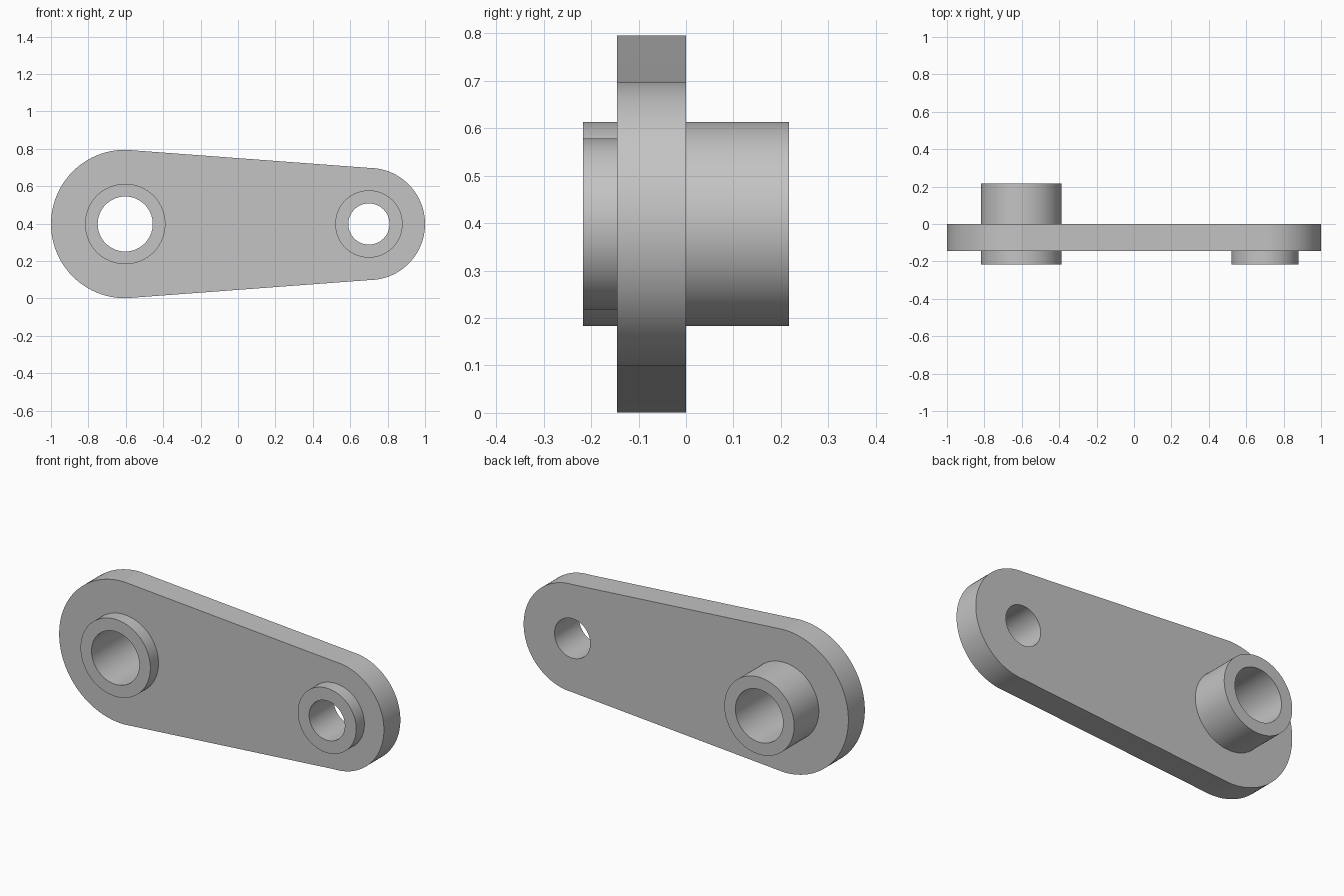
import bpy, bmesh, math

cube = bpy.data.objects.get("Cube")
if cube:
    bpy.data.objects.remove(cube, do_unlink=True)

grey = bpy.data.materials.new("plain_grey")
grey.use_nodes = True
colour = (0.55, 0.55, 0.55, 1)
grey.diffuse_color = colour
grey.node_tree.nodes["Principled BSDF"].inputs["Base Color"].default_value = colour

AXIS_Z = 0.398
BIG_X, BIG_R = -0.603, 0.397
SMALL_X, SMALL_R = 0.70, 0.30
FRONT, PLATE_FRONT, PLATE_BACK, BACK = -0.217, -0.145, 0, 0.217
STEPS = 48


def arc(cx, r, start, sweep, count):
    """Points on an arc in the xz plane."""
    return [(cx + r * math.cos(start + sweep * i / count),
             AXIS_Z + r * math.sin(start + sweep * i / count)) for i in range(count + 1)]


def prism(name, outline, y0, y1):
    """Extrude an xz outline from y0 to y1."""
    bm = bmesh.new()
    face = bm.faces.new([bm.verts.new((x, y0, z)) for x, z in outline])
    result = bmesh.ops.extrude_face_region(bm, geom=[face])
    moved = [v for v in result["geom"] if isinstance(v, bmesh.types.BMVert)]
    bmesh.ops.translate(bm, verts=moved, vec=(0, y1 - y0, 0))
    bmesh.ops.recalc_face_normals(bm, faces=bm.faces)
    mesh = bpy.data.meshes.new(name)
    bm.to_mesh(mesh)
    bm.free()
    mesh.materials.append(grey)
    obj = bpy.data.objects.new(name, mesh)
    bpy.context.collection.objects.link(obj)
    return obj


def cylinder(name, cx, r, y0, y1):
    return prism(name, arc(cx, r, 0, math.tau, 2 * STEPS)[:-1], y0, y1)


def combine(target, tool, operation):
    """Apply a boolean and remove the tool."""
    tool.hide_render = True
    mod = target.modifiers.new(tool.name, "BOOLEAN")
    mod.operation, mod.solver, mod.object = operation, "EXACT", tool
    bpy.ops.object.modifier_apply(modifier=mod.name)
    bpy.data.objects.remove(tool, do_unlink=True)


# Tapered plate with two round ends
outline = (arc(SMALL_X, SMALL_R, -math.pi / 2, math.pi, STEPS)
           + arc(BIG_X, BIG_R, math.pi / 2, math.pi, STEPS))
arm = prism("link_arm", outline, PLATE_FRONT, PLATE_BACK)
bpy.ops.object.select_all(action="DESELECT")
arm.select_set(True)
bpy.context.view_layer.objects.active = arm

# Large boss on both sides, small boss on the front only
combine(arm, cylinder("large_boss", BIG_X, 0.215, FRONT, BACK), "UNION")
combine(arm, cylinder("small_boss", SMALL_X, 0.18, FRONT, PLATE_FRONT / 2), "UNION")

# Through bores
combine(arm, cylinder("large_bore", BIG_X, 0.147, -1, 1), "DIFFERENCE")
combine(arm, cylinder("small_bore", SMALL_X, 0.11, -1, 1), "DIFFERENCE")

bpy.ops.object.shade_smooth_by_angle(angle=math.radians(5))
